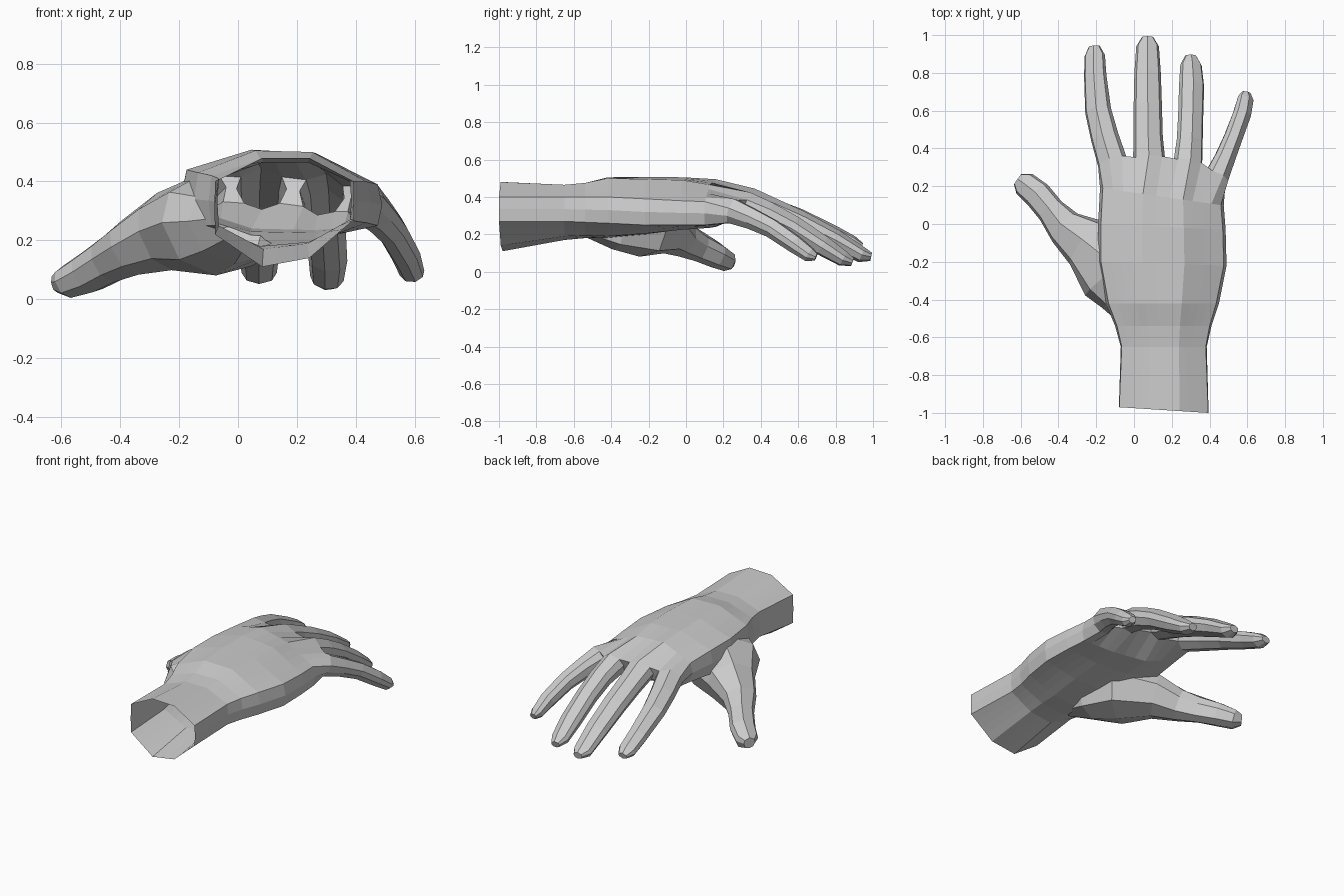
import bpy, bmesh
from math import sin, cos, radians
from mathutils import Vector

if "Cube" in bpy.data.objects:
    bpy.data.objects.remove(bpy.data.objects["Cube"])


def tube_rings(bm, path, roll=0, low=.7):
    """Octagonal rings along a path of (x, y, z, width, height)."""
    # Cross-section order: TL, T, TR, R, BR, B, BL, L
    octagon = [(-.82, .58), (0, 1), (.82, .58), (1, 0), (.72, -low), (0, -1), (-.7, -.7), (-1, 0)]
    pts = [Vector(p[:3]) for p in path]
    rings = []
    for i, p in enumerate(path):
        t = (pts[min(i + 1, len(pts) - 1)] - pts[max(i - 1, 0)]).normalized()
        side = t.cross(Vector((0, 0, 1))).normalized()
        up = side.cross(t)
        c, s = cos(radians(roll)), sin(radians(roll))
        side, up = side * c - up * s, up * c + side * s
        rings.append([bm.verts.new(pts[i] + side * a * p[3] / 2 + up * b * p[4] / 2)
                      for a, b in octagon])
    return rings


def skin(bm, rings):
    for r, q in zip(rings, rings[1:]):
        n = len(r)
        for i in range(n):
            j = (i + 1) % n
            bm.faces.new((r[i], r[j], q[j], q[i]))


def finish(bm, name):
    bmesh.ops.recalc_face_normals(bm, faces=bm.faces)
    me = bpy.data.meshes.new(name)
    bm.to_mesh(me)
    bm.free()
    ob = bpy.data.objects.new(name, me)
    bpy.context.collection.objects.link(ob)
    return ob


def spread(v, i):
    """Interpolate four control values over the twelve columns of the palm."""
    k = [0, 4, 7, 11]
    for a in range(3):
        if i <= k[a + 1]:
            f = (i - k[a]) / (k[a + 1] - k[a])
            return v[a] + (v[a + 1] - v[a]) * f


# Wrist and palm sections: y left, y right, x left, x right, side bulge, top heights, bottom heights
palm = [
    (-.97, -1.0, -.08, .395, .002, (.40, .48, .48, .40), (.22, .11, .14, .27)),
    (-.65, -.65, -.07, .385, .005, (.41, .465, .465, .40), (.25, .17, .19, .27)),
    (-.54, -.54, -.10, .41, .01, (.42, .475, .475, .40), (.25, .18, .195, .265)),
    (-.42, -.42, -.15, .45, .015, (.43, .505, .50, .40), (.25, .18, .19, .26)),
    (-.20, -.22, -.19, .49, .015, (.44, .508, .495, .39), (.27, .20, .205, .25)),
    (.00, -.03, -.19, .485, .015, (.44, .505, .49, .38), (.29, .23, .225, .25)),
    (.19, .10, -.18, .475, .015, (.43, .495, .465, .375), (.31, .24, .235, .25)),
]

# Finger paths from index to little finger, with roll
fingers = [
    ([(-.115, .33, .37, .16, .14), (-.155, .46, .328, .15, .13), (-.19, .60, .28, .14, .12),
      (-.205, .78, .20, .12, .105), (-.208, .89, .15, .11, .085), (-.21, .94, .135, .06, .04)], -8),
    ([(.08, .34, .375, .17, .15), (.075, .46, .328, .155, .135), (.073, .62, .26, .15, .125),
      (.072, .80, .17, .14, .11), (.072, .94, .09, .12, .085), (.072, .99, .08, .06, .045)], 0),
    ([(.285, .32, .355, .155, .15), (.295, .44, .31, .14, .13), (.30, .57, .243, .135, .12),
      (.305, .73, .14, .135, .11), (.302, .84, .07, .115, .085), (.30, .89, .052, .06, .045)], 10),
    ([(.435, .25, .325, .13, .15), (.48, .35, .285, .11, .125), (.525, .46, .232, .10, .11),
      (.57, .58, .15, .10, .10), (.590, .66, .092, .09, .08), (.594, .695, .078, .05, .04)], 25),
]

# Palm and fingers as one skin
bm = bmesh.new()
rings = []
for yl, yr, xl, xr, ins, top, bot in palm:
    us = [spread((0, .34, .68, 1), i) for i in range(12)]

    def vert(i, zs):
        u = us[i]
        return bm.verts.new((xl + ins + (xr - xl - 2 * ins) * u, yl + (yr - yl) * u, spread(zs, i)))
    ring = [vert(i, top) for i in range(12)]
    ring.append(bm.verts.new((xr, yr, (top[3] + bot[3]) / 2)))
    ring += [vert(i, bot) for i in reversed(range(12))]
    ring.append(bm.verts.new((xl, yl, (top[0] + bot[0]) / 2)))
    rings.append(ring)

roots = []
for path, roll in fingers:
    fr = tube_rings(bm, path, roll)
    skin(bm, fr)
    bm.faces.new(fr[-1])
    roots.append(fr[0])
knuckles = [r[k] for r in roots for k in (0, 1, 2)] + [roots[-1][3]]
knuckles += [r[k] for r in reversed(roots) for k in (4, 5, 6)] + [roots[0][7]]
skin(bm, rings + [knuckles])
for a, b in zip(roots, roots[1:]):          # webs between the fingers
    bm.faces.new((a[2], b[0], b[7], a[3]))
    bm.faces.new((a[3], b[7], b[6], a[4]))
bm.faces.new(rings[0])                      # temporary wrist cap
hand = finish(bm, "hand")

# Thumb with its fleshy base
bm = bmesh.new()
tr = tube_rings(bm, [
    (.03, -.54, .28, .14, .18), (-.015, -.385, .265, .33, .29), (-.085, -.235, .26, .45, .36),
    (-.25, -.10, .23, .29, .27), (-.365, -.02, .177, .20, .20), (-.44, .07, .135, .15, .165),
    (-.51, .155, .092, .15, .145), (-.58, .212, .06, .135, .115), (-.615, .237, .057, .07, .07)],
    low=.82)
skin(bm, tr)
bm.faces.new(tr[0])
bm.faces.new(tr[-1])
thumb = finish(bm, "thumb")

# Merge the thumb, then open the wrist
mod = hand.modifiers.new("merge", 'BOOLEAN')
mod.operation = 'UNION'
mod.solver = 'EXACT'
mod.object = thumb
bpy.context.view_layer.objects.active = hand
bpy.ops.object.modifier_apply(modifier="merge")
bpy.data.objects.remove(thumb)
bm = bmesh.new()
bm.from_mesh(hand.data)
cap = [f for f in bm.faces if all(v.co.y < -.95 for v in f.verts)]
bmesh.ops.delete(bm, geom=cap, context='FACES')
bm.to_mesh(hand.data)
bm.free()
